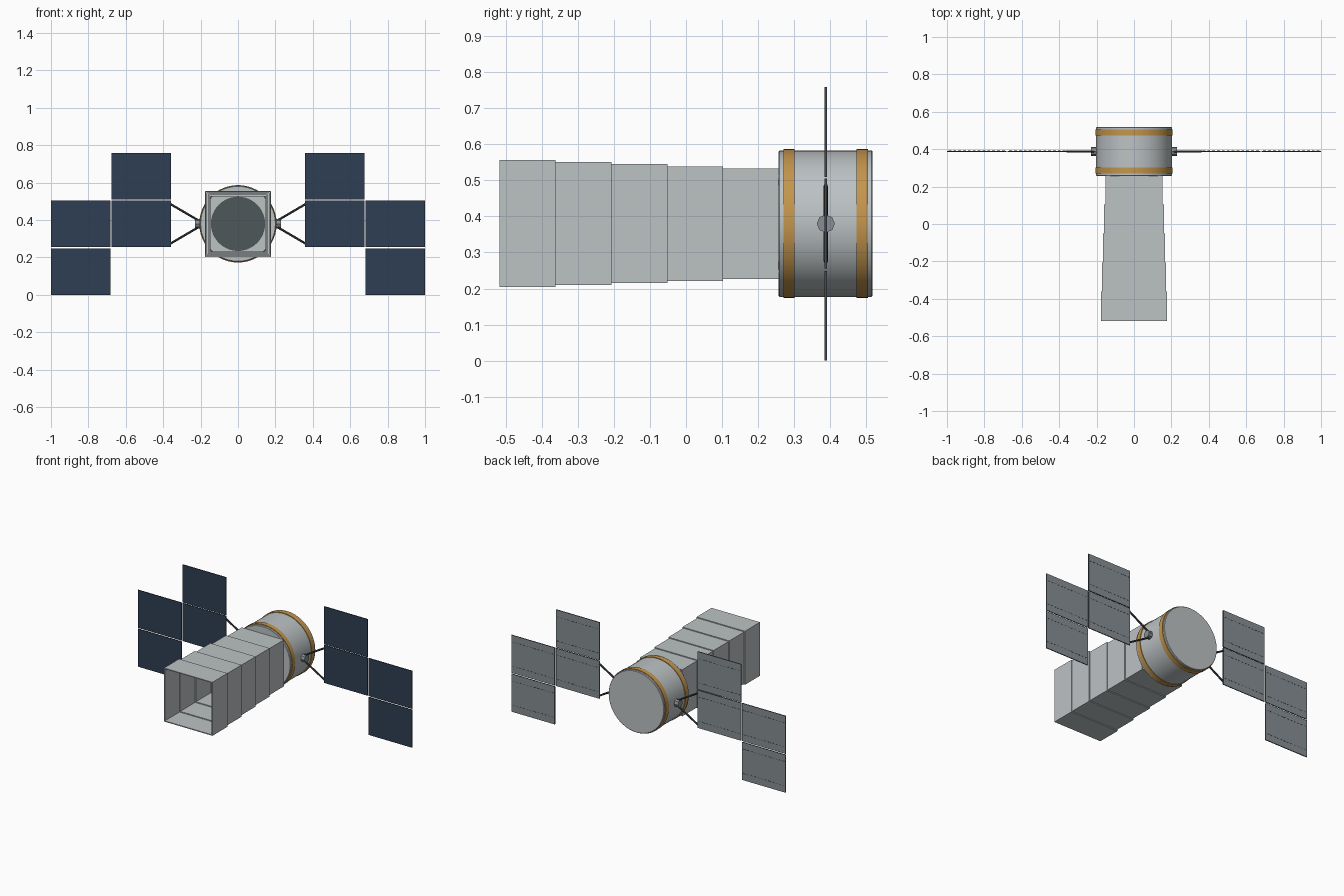
import bpy, bmesh, math
from mathutils import Vector, Matrix

if "Cube" in bpy.data.objects:
    bpy.data.objects.remove(bpy.data.objects["Cube"], do_unlink=True)

AXIS_Z = 0.38      # height of the telescope axis
WING_Y = 0.388     # depth of the solar wings


def material(name, hex_code):
    rgb = [int(hex_code[i:i + 2], 16) / 255 for i in (0, 2, 4)]
    lin = [c / 12.92 if c < 0.04 else ((c + 0.055) / 1.055) ** 2.4 for c in rgb]
    m = bpy.data.materials.new(name)
    m.use_nodes = True
    m.diffuse_color = (*lin, 1)
    m.node_tree.nodes["Principled BSDF"].inputs["Base Color"].default_value = (*lin, 1)
    return m


LIGHT = material("light grey metal", "BCC2C4")
GOLD = material("gold foil", "C4954C")
NAVY = material("navy solar cells", "2F3E53")
BACK = material("panel backing grey", "868F93")
DARK = material("dark grey frame", "45494D")
LENS = material("dark glass", "4E5759")
HUB = material("hub grey", "8A8F94")


def finish(name, bm, *mats):
    mesh = bpy.data.meshes.new(name)
    bm.to_mesh(mesh)
    bm.free()
    for m in mats:
        mesh.materials.append(m)
    obj = bpy.data.objects.new(name, mesh)
    bpy.context.collection.objects.link(obj)
    return obj


def add_box(bm, lo, hi):
    lo, hi = Vector(lo), Vector(hi)
    mat = Matrix.Translation((lo + hi) / 2) @ Matrix.Diagonal((*(hi - lo), 1))
    return bmesh.ops.create_cube(bm, size=1, matrix=mat)["verts"]


def rod(name, a, b, radius, sides, mat, bevel=0, smooth=True):
    """Closed cylinder between two points."""
    a, b = Vector(a), Vector(b)
    bm = bmesh.new()
    turn = (b - a).to_track_quat("Z", "Y").to_matrix().to_4x4()
    bmesh.ops.create_cone(bm, cap_ends=True, segments=sides, radius1=radius, radius2=radius,
                          depth=(b - a).length, matrix=Matrix.Translation((a + b) / 2) @ turn)
    obj = finish(name, bm, mat)
    if bevel:
        mod = obj.modifiers.new("soft_rim", "BEVEL")
        mod.width, mod.segments = bevel, 1
        mod.limit_method, mod.angle_limit = "ANGLE", math.radians(60)
    if smooth:
        bpy.ops.object.select_all(action="DESELECT")
        obj.select_set(True)
        bpy.context.view_layer.objects.active = obj
        bpy.ops.object.shade_smooth_by_angle(angle=math.radians(30))
    return obj


# Round body with two foil bands and the lens on its front
def along_y(name, y0, y1, radius, mat, bevel=0):
    return rod(name, (0, y0, AXIS_Z), (0, y1, AXIS_Z), radius, 48, mat, bevel)


along_y("body_drum", 0.257, 0.518, 0.203, LIGHT, 0.003)
along_y("front_band", 0.271, 0.301, 0.207, GOLD)
along_y("rear_band", 0.473, 0.505, 0.207, GOLD)
along_y("lens", 0.251, 0.258, 0.145, LENS)

# Square sunshade: hollow nested sections, widening towards the front
WALL = 0.006
for i in range(5):
    half = 0.1765 - i * 0.0058
    y0 = -0.518 + i * 0.155
    bm = bmesh.new()
    add_box(bm, (-half, y0 - (0.003 if i else 0), AXIS_Z - half), (half, y0 + 0.156, AXIS_Z + half))
    ends = [f for f in bm.faces if abs(f.normal.y) > 0.9]
    bmesh.ops.delete(bm, geom=ends, context="FACES_ONLY")
    shade = finish(f"sunshade_section_{i + 1}", bm, LIGHT)
    mod = shade.modifiers.new("wall", "SOLIDIFY")
    mod.thickness, mod.offset, mod.use_even_offset = WALL, -1, True


# Solar panel: cells in front, backing behind, dark rim
def solar_panel(name, side, x0, z0):
    w, h, t = 0.317, 0.249, 0.003
    xa, xb = sorted((side * x0, side * (x0 + w)))
    bm = bmesh.new()
    add_box(bm, (xa, WING_Y - t, z0), (xb, WING_Y + t, z0 + h))
    for f in bm.faces:
        f.material_index = 0 if f.normal.y < -0.9 else 1 if f.normal.y > 0.9 else 2
    # Dashed seams on the backing
    for z in (z0 + 0.045, z0 + h - 0.045):
        for k in range(12):
            x = xa + 0.008 + k * 0.026
            verts = add_box(bm, (x, WING_Y + t - 0.001, z - 0.0015),
                            (x + 0.015, WING_Y + t + 0.0008, z + 0.0015))
            for f in {f for v in verts for f in v.link_faces}:
                f.material_index = 2
    finish(name, bm, NAVY, BACK, DARK)


# Wings on both sides: hub, two struts, four staggered panels
for label, s in (("left", 1), ("right", -1)):
    rod(f"{label}_hub", (s * 0.195, WING_Y, AXIS_Z), (s * 0.23, WING_Y, AXIS_Z),
        0.025, 8, HUB, smooth=False)
    for end, up in (("upper", 1), ("lower", -1)):
        rod(f"{label}_{end}_strut", (s * 0.215, WING_Y, AXIS_Z + up * 0.02),
            (s * 0.36, WING_Y, AXIS_Z + up * 0.105), 0.006, 8, DARK)
    for part, x, z in (("inner_upper", 0.358, 0.51), ("inner_lower", 0.358, 0.256),
                       ("outer_upper", 0.683, 0.256), ("outer_lower", 0.683, 0.0)):
        solar_panel(f"{label}_{part}_panel", s, x, z)
